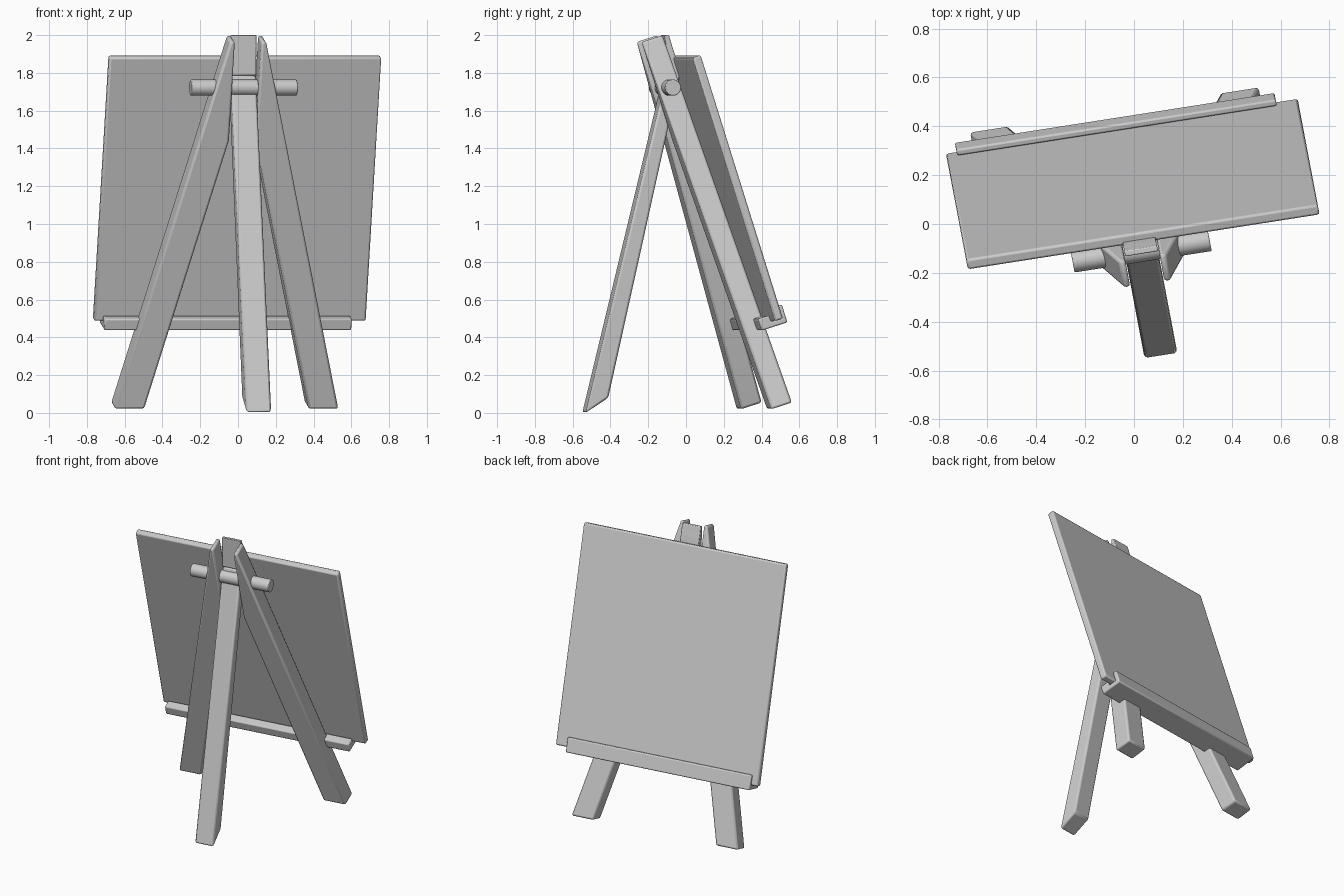
import bpy, bmesh, math
from mathutils import Vector

if "Cube" in bpy.data.objects:
    bpy.data.objects.remove(bpy.data.objects["Cube"])

T = math.radians(17.6)          # backward lean of the front frame
S, C = math.sin(T), math.cos(T)
U0 = 0.008                      # centre line of the easel


def world(u, v, z):
    """Turned easel axes (u across, v depth) to world."""
    return Vector((0.988 * u - 0.187 * v, 0.154 * u + 0.985 * v, z))


def lean(u, n, t):
    """Point in the leaning frame plane: n = off the plane, t = up along it."""
    return world(u, 0.42 + n * C - t * S, 0.037 + n * S + t * C)


def prism(name, ring_a, ring_b, bevel=0.01, segments=2):
    """Solid between two matching outlines, with softened edges."""
    bm = bmesh.new()
    a = [bm.verts.new(p) for p in ring_a]
    b = [bm.verts.new(p) for p in ring_b]
    bm.faces.new(a)
    bm.faces.new(b)
    k = len(a)
    for i in range(k):
        j = (i + 1) % k
        bm.faces.new((a[i], a[j], b[j], b[i]))
    bmesh.ops.recalc_face_normals(bm, faces=bm.faces)
    me = bpy.data.meshes.new(name)
    bm.to_mesh(me)
    bm.free()
    ob = bpy.data.objects.new(name, me)
    bpy.context.collection.objects.link(ob)
    bpy.ops.object.select_all(action='DESELECT')
    ob.select_set(True)
    bpy.context.view_layer.objects.active = ob
    if bevel:
        m = ob.modifiers.new("soft_edges", 'BEVEL')
        m.width = bevel
        m.segments = segments
        m.limit_method = 'ANGLE'
        m.angle_limit = math.radians(25)
    bpy.ops.object.shade_smooth_by_angle(angle=math.radians(35))
    return ob


# Front legs: splayed, trimmed upright where they flank the back leg
leg = [(0.60, 0), (0.44, 0), (0.071, 1.49), (0.071, 2.04), (0.096, 2.04)]
for side, label in ((-1, "left"), (1, "right")):
    rings = [[lean(U0 + side * w, n, t) for w, t in leg] for n in (-0.0585, 0.0585)]
    prism("front_leg_" + label, *rings, bevel=0.012)

# Back leg and the hinge block on top of it
back = [(-0.55, 0), (-0.428, 0.08), (-0.05, 1.76), (-0.114, 1.79)]
block = [(-0.114, 1.79), (-0.05, 1.76), (-0.045, 1.82), (-0.085, 1.94), (-0.103, 2.0), (-0.125, 2.0)]
for name, outline, bev in (("back_leg", back, 0.012), ("hinge_block", block, 0.004)):
    rings = [[world(U0 + s * 0.068, v, z) for v, z in outline] for s in (-1, 1)]
    prism(name, *rings, bevel=bev)

# Hinge rod through the legs
rod = [(0.043 * math.cos(i * math.tau / 32), 0.043 * math.sin(i * math.tau / 32)) for i in range(32)]
prism("hinge_rod", *[[world(U0 + s * 0.284, -0.115 + a, 1.722 + b) for a, b in rod] for s in (-1, 1)],
      bevel=0.005)

# Board
prism("board", *[[lean(0.0255 + su * 0.7285, n, t)
                  for su, t in ((-1, 0.445), (1, 0.445), (1, 1.909), (-1, 1.909))]
                 for n in (0.08, 0.125)], bevel=0.01)

# Ledge: channel profile that holds the bottom of the board
ledge = [(0.01, 0.415), (0.155, 0.415), (0.155, 0.515), (0.127, 0.515),
         (0.127, 0.445), (0.072, 0.445), (0.072, 0.48), (0.01, 0.48)]
prism("ledge", *[[lean(0.003 + s * 0.662, n, t) for n, t in ledge] for s in (-1, 1)], bevel=0.008)
